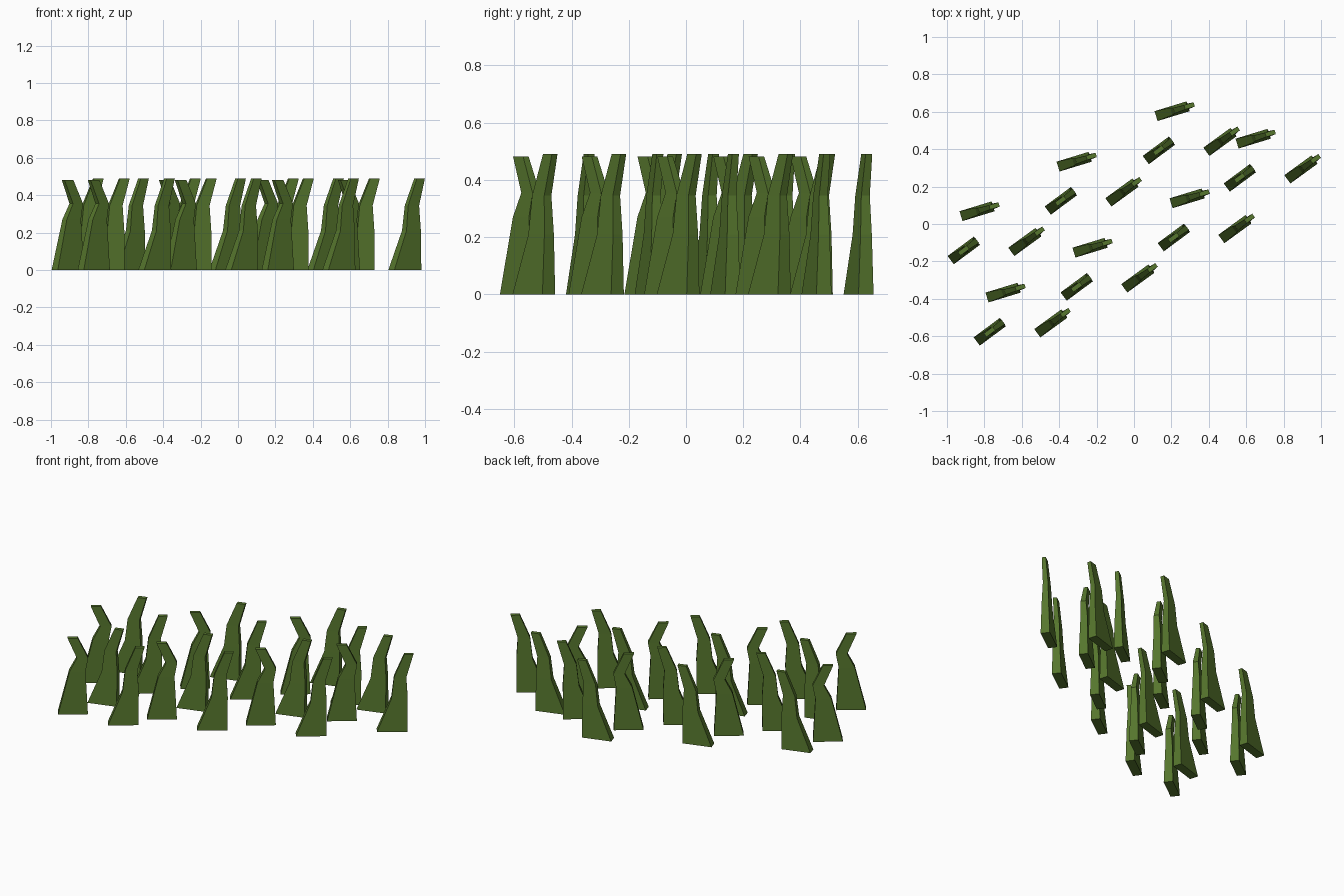
import bpy, bmesh
from math import radians
from mathutils import Matrix

cube = bpy.data.objects.get("Cube")
if cube:
    bpy.data.objects.remove(cube)

green = bpy.data.materials.new("grass green")
green.use_nodes = True
color = (0.093, 0.181, 0.026, 1)
green.diffuse_color = color
green.node_tree.nodes["Principled BSDF"].inputs["Base Color"].default_value = color

# Blade rings: height, start and end along the blade, thickness
FORWARD = [(0, 0, 0.178, 0.055), (0.21, 0.085, 0.18, 0.041),
           (0.345, 0.1, 0.172, 0.031), (0.49, 0.16, 0.213, 0.024)]
BACKWARD = [(0, 0, 0.174, 0.055), (0.27, 0.066, 0.16, 0.04),
            (0.355, 0.11, 0.176, 0.032), (0.482, 0.056, 0.115, 0.024)]


def blade_mesh(name, rings):
    """Loft four-sided rings into one closed, bent blade."""
    bm = bmesh.new()
    loops = []
    for z, start, end, thick in rings:
        h = thick / 2
        corners = [(start, -h, z), (end, -h, z), (end, h, z), (start, h, z)]
        loops.append([bm.verts.new(c) for c in corners])
    for low, high in zip(loops, loops[1:]):
        for i in range(4):
            j = (i + 1) % 4
            bm.faces.new((low[i], low[j], high[j], high[i]))
    bm.faces.new(loops[0][::-1])
    bm.faces.new(loops[-1])
    bmesh.ops.recalc_face_normals(bm, faces=bm.faces)
    mesh = bpy.data.meshes.new(name)
    bm.to_mesh(mesh)
    bm.free()
    mesh.materials.append(green)
    return mesh


forward = blade_mesh("forward_blade", FORWARD)
backward = blade_mesh("backward_blade", BACKWARD)

# Each tuft holds three blades: name, mesh, offset, turn
TUFT = [("back_blade", forward, (0.118, 0.577), 17),
        ("side_blade", forward, (0.387, 0.386), 36),
        ("front_blade", backward, (0.063, 0.342), 36.5)]
TUFT_SPOTS = [(0, 0), (0.433, -0.147), (-0.524, -0.27), (0.08, -0.466),
              (-1.043, -0.535), (-0.439, -0.73), (-0.904, -0.97)]

for n, (tx, ty) in enumerate(TUFT_SPOTS, 1):
    for name, mesh, (x, y), turn in TUFT:
        blade = bpy.data.objects.new(f"tuft_{n}_{name}", mesh)
        blade.matrix_world = (Matrix.Translation((tx + x, ty + y, 0))
                              @ Matrix.Rotation(radians(turn), 4, "Z"))
        bpy.context.collection.objects.link(blade)
